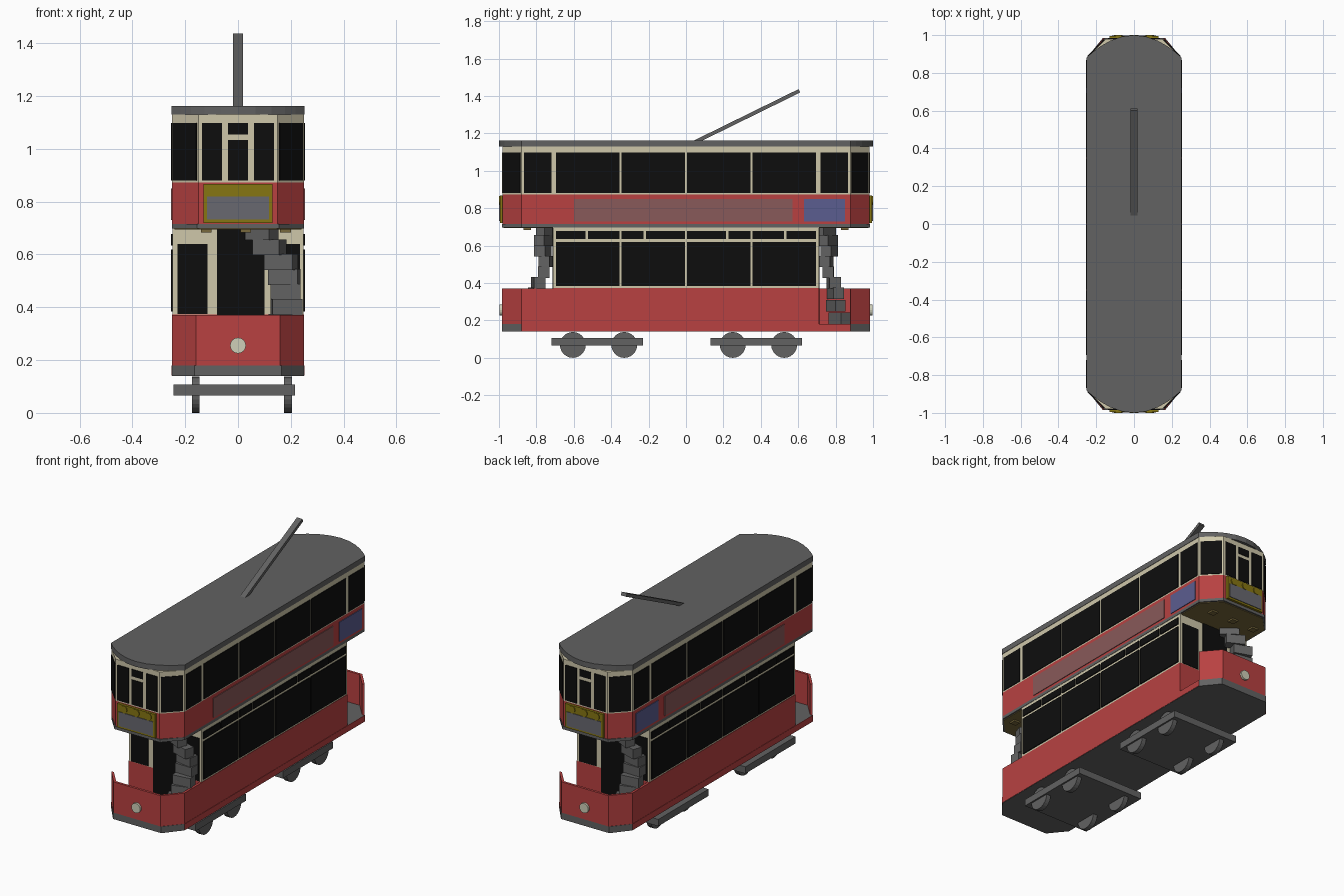
import bpy, bmesh, math
from mathutils import Vector, Matrix

if "Cube" in bpy.data.objects:
    bpy.data.objects.remove(bpy.data.objects["Cube"])


def material(name, r, g, b):
    m = bpy.data.materials.new(name)
    m.use_nodes = True
    m.diffuse_color = (r, g, b, 1)
    bsdf = next(n for n in m.node_tree.nodes if n.type == 'BSDF_PRINCIPLED')
    bsdf.inputs["Base Color"].default_value = (r, g, b, 1)
    return m


RED = material("tram red", .48, .053, .053)
CREAM = material("cream", .62, .57, .40)
GREY = material("dark grey", .122, .122, .122)
BLACK = material("window black", .004, .004, .004)
YELLOW = material("sign yellow", .24, .18, .006)
WOOD = material("ceiling brown", .19, .14, .045)
PANEL = material("sign grey", .14, .14, .16)
ADVERT = material("faded red", .25, .10, .10)
BLUE = material("poster blue", .105, .11, .28)
LAMP = material("lamp white", .62, .62, .48)


def finish(name, bm, mat):
    bmesh.ops.recalc_face_normals(bm, faces=bm.faces)
    me = bpy.data.meshes.new(name)
    bm.to_mesh(me)
    bm.free()
    me.materials.append(mat)
    ob = bpy.data.objects.new(name, me)
    bpy.context.collection.objects.link(ob)
    return ob


def prism(name, pts, z0, z1, mat):
    """Extrude a flat xy outline from z0 to z1."""
    bm = bmesh.new()
    face = bm.faces.new([bm.verts.new((x, y, z0)) for x, y in pts])
    top = bmesh.ops.extrude_face_region(bm, geom=[face])
    verts = [v for v in top["geom"] if isinstance(v, bmesh.types.BMVert)]
    bmesh.ops.translate(bm, verts=verts, vec=(0, 0, z1 - z0))
    return finish(name, bm, mat)


def box(name, x0, x1, y0, y1, z0, z1, mat):
    return prism(name, [(x0, y0), (x1, y0), (x1, y1), (x0, y1)], z0, z1, mat)


def disc(name, centre, radius, depth, axis, mat, sides=20):
    bm = bmesh.new()
    turn = Matrix.Rotation(math.pi / 2, 4, 'Y' if axis == 'x' else 'X')
    bmesh.ops.create_cone(bm, cap_ends=True, segments=sides, radius1=radius,
                          radius2=radius, depth=depth,
                          matrix=Matrix.Translation(centre) @ turn)
    return finish(name, bm, mat)


def plate(name, a, b, s0, s1, z0, z1, mat, out=.004):
    """Thin panel on the wall a-b, from distance s0 to s1 along it."""
    a, b = Vector(a), Vector(b)
    d = (b - a).normalized()
    n = Vector((d.y, -d.x))
    p, q = a + d * s0, a + d * s1
    return prism(name, [p + n * out, q + n * out, q - n * .004, p - n * .004], z0, z1, mat)


W, S = .25, .88          # half width, half length of the straight sides


def octagon(w, end):
    half = [(-W, -S), (-w, -end), (w, -end), (W, -S)]
    return half + [(-x, -y) for x, y in half]


# Underframe, lower saloon
prism("platform", octagon(.165, .985), .14, .18, GREY)
box("red_sill", -W - .002, W + .002, -S, S, .142, .18, RED)
box("lower_panels", -W, W, -.71, .71, .16, .372, RED)
box("lower_saloon", -W + .002, W - .002, -.71, .71, .372, .70, CREAM)

# Upper deck
deck = octagon(.15, .98)
prism("upper_floor", octagon(.155, .985), .698, .716, GREY)
prism("upper_panels", deck, .716, .872, RED)
prism("upper_saloon", deck, .872, 1.13, CREAM)
arc = []
for i in range(13):
    a = math.pi * i / 12
    x = -W * math.cos(a)
    arc.append((x * 1.01, -S - .12 * (1 - (x / W) ** 2)))
prism("roof", arc + [(-x, -y) for x, y in arc], 1.13, 1.163, GREY)

# Side glazing and posters, the same on both sides
for side in (-1, 1):
    a, b = ((W, -S), (W, S)) if side > 0 else ((-W, S), (-W, -S))

    def side_plate(name, y0, y1, z0, z1, mat):
        s = (y0 + S, y1 + S) if side > 0 else (S - y1, S - y0)
        plate(name, a, b, *s, z0, z1, mat)

    edges = [-.70, -.35, 0, .35, .70]
    for y0, y1 in zip(edges, edges[1:]):
        side_plate("upper_window", y0 + .006, y1 - .006, .88, 1.098, BLACK)
        side_plate("lower_window", y0 + .006, y1 - .006, .384, .618, BLACK)
        mid = math.copysign(.53 if abs(y0 + y1) > .5 else .22, y0 + y1)
        side_plate("vent_light", y0 + .006, mid - .006, .634, .677, BLACK)
        side_plate("vent_light", mid + .006, y1 - .006, .634, .677, BLACK)
    for s in (-1, 1):
        y0, y1 = sorted((s * .72, s * .867))
        side_plate("upper_end_window", y0, y1, .88, 1.098, BLACK)
    side_plate("long_advert", -.60, .57, .73, .85, ADVERT)
    side_plate("poster", .63, .85, .73, .85, BLUE)


# Both ends, the back being the front turned half round
def build_end(s):
    def P(x, y):
        return (s * x, s * y)

    def ebox(name, x0, x1, y0, y1, z0, z1, mat):
        return prism(name, [P(x0, y0), P(x1, y0), P(x1, y1), P(x0, y1)], z0, z1, mat)

    # upper end windows
    f0, f1 = P(-.15, -.98), P(.15, -.98)
    for x0, x1, z0, z1 in [(-.137, -.06, .88, 1.098), (.06, .137, .88, 1.098),
                           (-.038, .038, .88, 1.033), (-.038, .038, 1.055, 1.098)]:
        plate("end_window", f0, f1, x0 + .15, x1 + .15, z0, z1, BLACK)
    for x in (-1, 1):
        p, q = P(x * W, -S), P(x * .15, -.98)
        if x > 0:
            p, q = q, p
        plate("corner_window", p, q, .008, .133, .88, 1.098, BLACK)

    # destination sign box
    ebox("sign_box", -.13, .13, -.995, -.965, .72, .867, YELLOW)
    ebox("sign_panel", -.117, .117, -.999, -.99, .732, .82, PANEL)
    for x in (-.083, 0, .083):
        disc("sign_lamp", (s * x, -s * .994, .843), .023, .012, 'y', YELLOW)

    # ceiling over the platform, with lamps
    prism("platform_ceiling", [P(-.24, -.71), P(-.24, -S), P(-.148, -.975),
                               P(.148, -.975), P(.24, -S), P(.24, -.71)], .694, .70, WOOD)
    for x in (-.12, .03, .18):
        ebox("ceiling_lamp", x - .02, x + .02, -.87, -.83, .684, .696, WOOD)

    # bulkhead door and windows
    b0, b1 = P(-W, -.71), P(W, -.71)
    plate("saloon_door", b0, b1, .17, .35, .18, .694, BLACK)
    plate("bulkhead_window", b0, b1, .02, .135, .375, .64, BLACK)
    plate("bulkhead_window", b0, b1, .375, .485, .375, .64, BLACK)

    # wraparound dash, open on the boarding side
    outer = [(-W, -S), (-.16, -.985), (.16, -.985), (W, -S), (W, -.71)]
    inner = [(-W + .015, -S + .004), (-.153, -.97), (.153, -.97), (W - .015, -S + .004),
             (W - .015, -.71)]
    prism("dash", [P(*p) for p in outer + inner[::-1]], .18, .37, RED)
    disc("headlight", (0, -s * .988, .255), .03, .02, 'y', LAMP, 16)

    # curved staircase
    steps = [(.10, .82), (.15, .80), (.178, .80), (.183, .79),
             (.18, .76), (.175, .75), (.163, .765), (.12, .76), (.09, .745)]
    for i, (x, y) in enumerate(steps):
        z = .18 + i * .0665 - (.06 if i > 2 else 0) * (i - 2) / 6 + .002
        turn = math.radians(35 - 9 * i)
        c, n = math.cos(turn), math.sin(turn)
        pts = [(x + u * c - v * n, -y + u * n + v * c)
               for u, v in ((-.057, -.03), (.057, -.03), (.057, .03), (-.057, .03))]
        prism("stair_step", [P(*p) for p in pts], z, min(z + .06, .698), GREY)


for s in (1, -1):
    build_end(s)

# Bogies
for y0, y1, axles in ((-.72, -.23, (-.605, -.33)), (.13, .62, (.25, .525))):
    box("bogie_frame", -.245, .215, y0, y1, .065, .107, GREY)
    for y in axles:
        for x in (-.16, .19):
            disc("wheel", (x, y, .069), .069, .03, 'x', GREY, 24)

# Trolley pole
pole = box("trolley_pole", -.018, .018, 0, .625, -.01, .01, GREY)
pole.location = (0, .045, 1.152)
pole.rotation_euler = (math.atan2(.27, .55), 0, 0)
